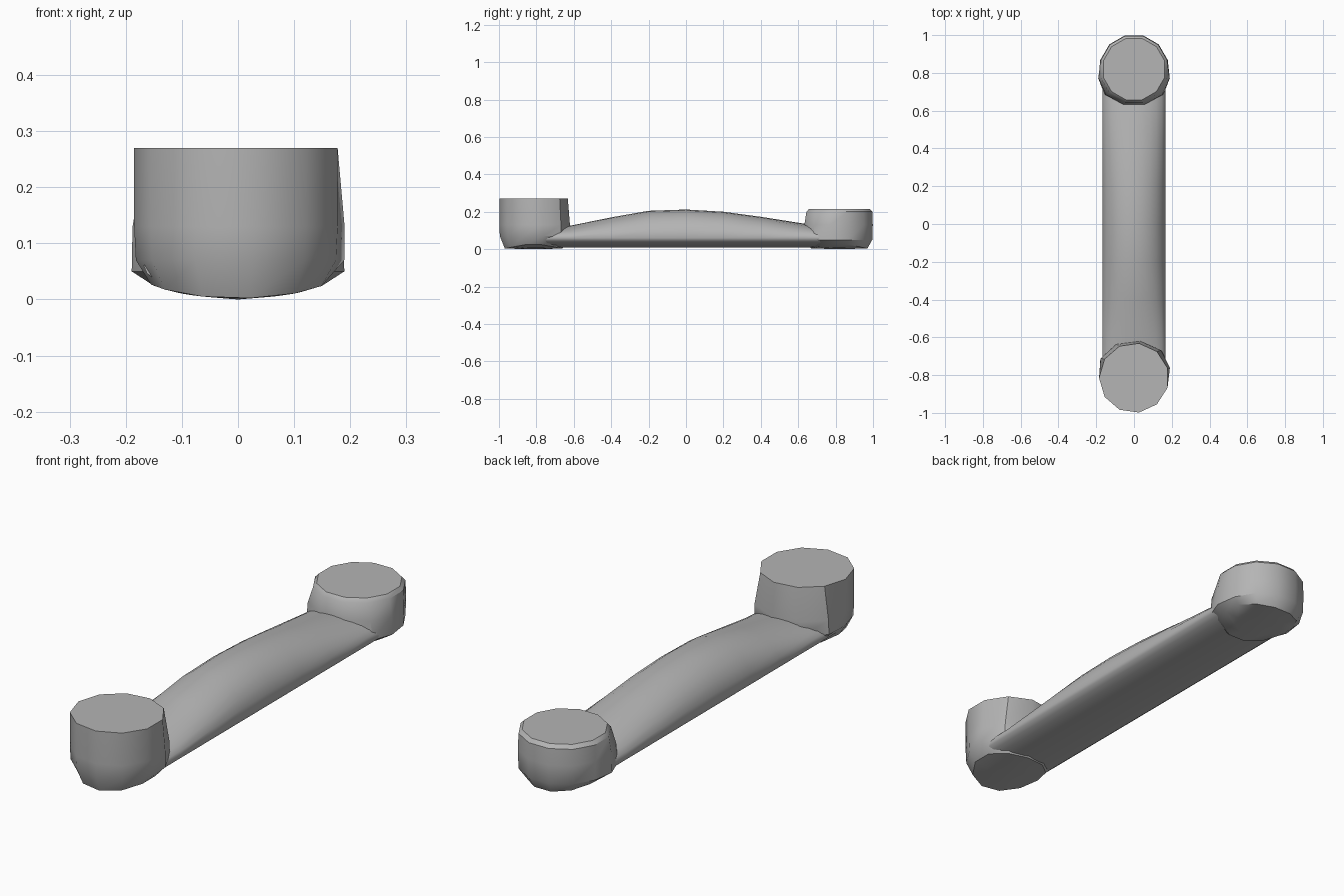
import bpy
import bmesh
from math import sin, cos, pi, sqrt, radians

cube = bpy.data.objects.get("Cube")
if cube:
    bpy.data.objects.remove(cube, do_unlink=True)

grey = bpy.data.materials.new("plain grey")
grey.use_nodes = True
colour = (0.46, 0.46, 0.46, 1)
grey.diffuse_color = colour
grey.node_tree.nodes["Principled BSDF"].inputs["Base Color"].default_value = colour


def loft(name, rings, start=None, end=None, angle=35):
    """Skin closed rings of points; cap each end with a fan to a point or an n-gon."""
    bm = bmesh.new()
    rows = [[bm.verts.new(p) for p in ring] for ring in rings]
    n = len(rows[0])
    for a, b in zip(rows, rows[1:]):
        for i in range(n):
            j = (i + 1) % n
            bm.faces.new((a[i], a[j], b[j], b[i]))
    for row, tip in ((rows[0], start), (rows[-1], end)):
        if tip:
            point = bm.verts.new(tip)
            for i in range(n):
                bm.faces.new((row[i], row[(i + 1) % n], point))
        else:
            bm.faces.new(row)
    bmesh.ops.recalc_face_normals(bm, faces=bm.faces)
    mesh = bpy.data.meshes.new(name)
    bm.to_mesh(mesh)
    bm.free()
    mesh.materials.append(grey)
    obj = bpy.data.objects.new(name, mesh)
    bpy.context.collection.objects.link(obj)
    bpy.ops.object.select_all(action='DESELECT')
    obj.select_set(True)
    bpy.context.view_layer.objects.active = obj
    bpy.ops.object.shade_smooth_by_angle(angle=radians(angle))
    return obj


def underside(x):
    """Height of the shallow rounded belly at x."""
    return 0.056 - 0.054 * sqrt(max(0, 1 - (x / 0.185) ** 2))


# Arched bar: domed top over a shallow rounded belly
crest = [(-0.85, 0.09), (-0.62, 0.125), (-0.4, 0.17), (-0.2, 0.205), (0, 0.212),
         (0.2, 0.2), (0.4, 0.173), (0.64, 0.135), (0.85, 0.1)]
EDGE, WIDTH, SIDES = 0.06, 0.168, 24
sections = []
for y, top in crest:
    ring = []
    for i in range(SIDES):
        a = 2 * pi * i / SIDES
        rise = top - EDGE if sin(a) > 0 else EDGE - 0.008
        ring.append((WIDTH * cos(a), y, EDGE + rise * sin(a)))
    sections.append(ring)
loft("grip_bar", sections, angle=60)


def post(name, cy, inward, sides, levels):
    """Faceted post whose base spreads to the full bar width on its inner side."""
    rings = []
    for radius, z, spread in levels:
        ring = []
        for i in range(sides):
            a = 2 * pi * (i + 0.5) / sides
            c, s = cos(a), sin(a)
            inner = max(0, s * inward)
            x = radius * c * (1 + spread * inner)
            y = cy + radius * s * (1 + spread * 0.25 * inner)
            ring.append((x, y, underside(x) if z is None else z))
        rings.append(ring)
    loft(name, rings, start=(0, cy, 0))


# Tall front post, and lower rear post with a softened rim
post("front_post", -0.815, 1, 11,
     [(0.1, None, 0), (0.155, None, 0), (0.182, 0.07, 0.3),
      (0.185, 0.13, 0.25), (0.185, 0.27, 0)])
post("rear_post", 0.82, -1, 12,
     [(0.1, None, 0), (0.155, None, 0), (0.182, 0.05, 0.3),
      (0.185, 0.13, 0.2), (0.182, 0.2, 0), (0.168, 0.215, 0)])
